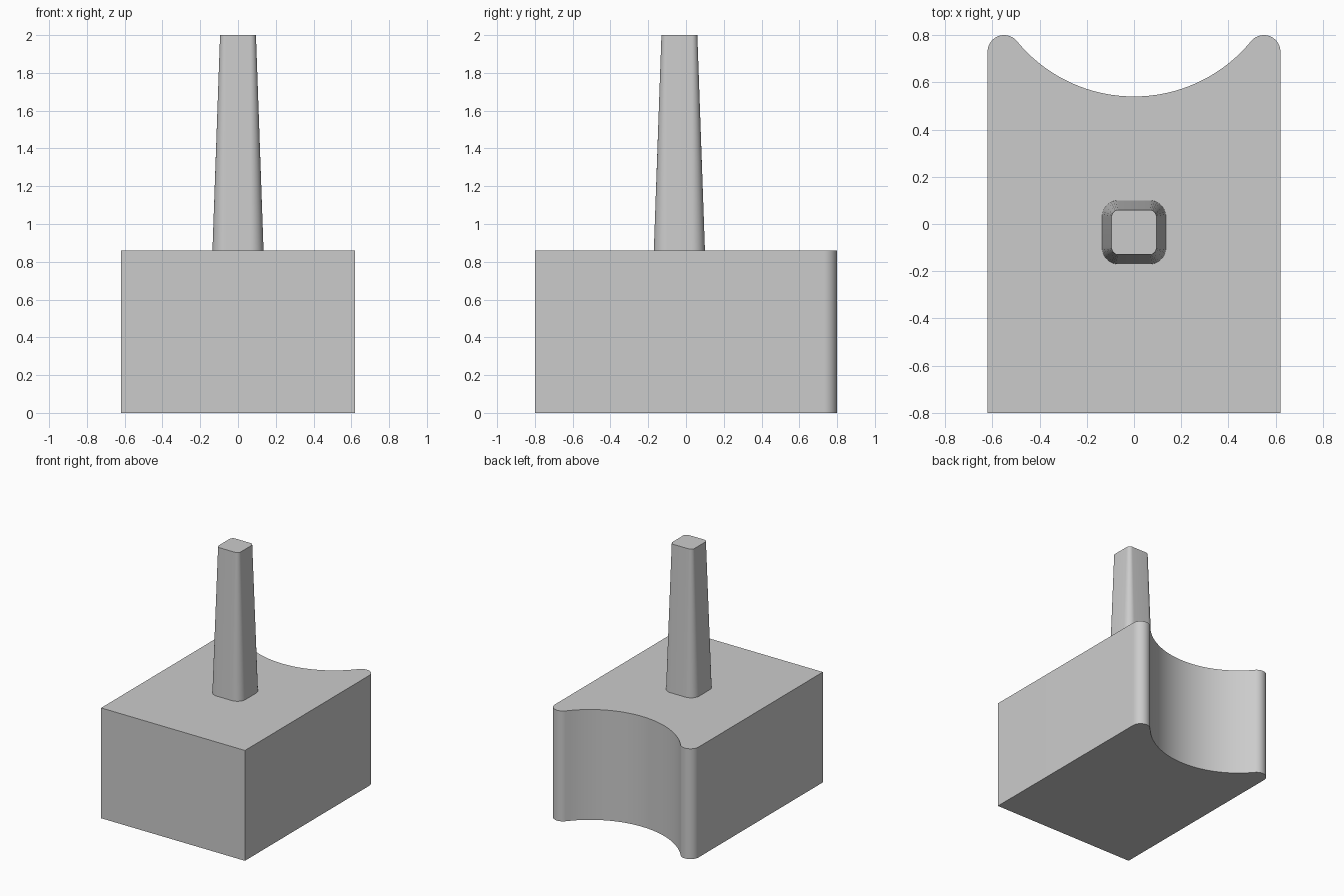
import bpy, bmesh
from math import sin, cos, pi, atan2, hypot, radians

cube = bpy.data.objects.get("Cube")
if cube:
    bpy.data.objects.remove(cube, do_unlink=True)

GREY = (0.6, 0.6, 0.6, 1)
mat = bpy.data.materials.new("plain grey")
mat.use_nodes = True
mat.diffuse_color = GREY
mat.node_tree.nodes["Principled BSDF"].inputs["Base Color"].default_value = GREY


def arc(cx, cy, r, a0, a1, steps):
    """Points along an arc from angle a0 to a1."""
    angles = [a0 + (a1 - a0) * i / steps for i in range(steps + 1)]
    return [(cx + r * cos(a), cy + r * sin(a)) for a in angles]


def loft(name, lower, z0, upper, z1):
    """Closed solid between two matching outlines."""
    bm = bmesh.new()
    a = [bm.verts.new((x, y, z0)) for x, y in lower]
    b = [bm.verts.new((x, y, z1)) for x, y in upper]
    n = len(a)
    bm.faces.new(a[::-1])
    bm.faces.new(b)
    for i in range(n):
        j = (i + 1) % n
        bm.faces.new((a[i], a[j], b[j], b[i]))
    bmesh.ops.recalc_face_normals(bm, faces=bm.faces)
    mesh = bpy.data.meshes.new(name)
    bm.to_mesh(mesh)
    bm.free()
    mesh.materials.append(mat)
    obj = bpy.data.objects.new(name, mesh)
    bpy.context.collection.objects.link(obj)
    bpy.ops.object.select_all(action="DESELECT")
    obj.select_set(True)
    bpy.context.view_layer.objects.active = obj
    bpy.ops.object.shade_smooth_by_angle(angle=radians(30))
    return obj


def rounded_square(half, r, cy):
    pts = []
    for k, (sx, sy) in enumerate([(1, 1), (-1, 1), (-1, -1), (1, -1)]):
        pts += arc(sx * (half - r), cy + sy * (half - r), r, k * pi / 2, (k + 1) * pi / 2, 10)
    return pts


# Block: straight sides, rounded horns tangent to a scooped back
W, D, H = 0.62, 0.8, 0.86
tip, scoop_low = 0.07, 0.54
tx, ty = W - tip, D - tip
k = scoop_low - tip
cy = (tx ** 2 + ty ** 2 - k ** 2) / (2 * (ty - k))   # scoop centre
R = cy - scoop_low
lean = atan2(cy - ty, -tx)                           # horn centre towards scoop centre
horn = arc(tx, ty, tip, 0, lean, 20)
scoop = arc(0, cy, R, lean - pi, -lean, 48)[1:-1]
left_horn = [(-x, y) for x, y in reversed(horn)]
outline = [(-W, -D), (W, -D)] + horn + scoop + left_horn
loft("block", outline, 0, outline, H)

# Tapered post with rounded corners, sunk slightly into the block
loft("post", rounded_square(0.136, 0.071, -0.035), H - 0.02,
     rounded_square(0.095, 0.03, -0.035), 2.0)
